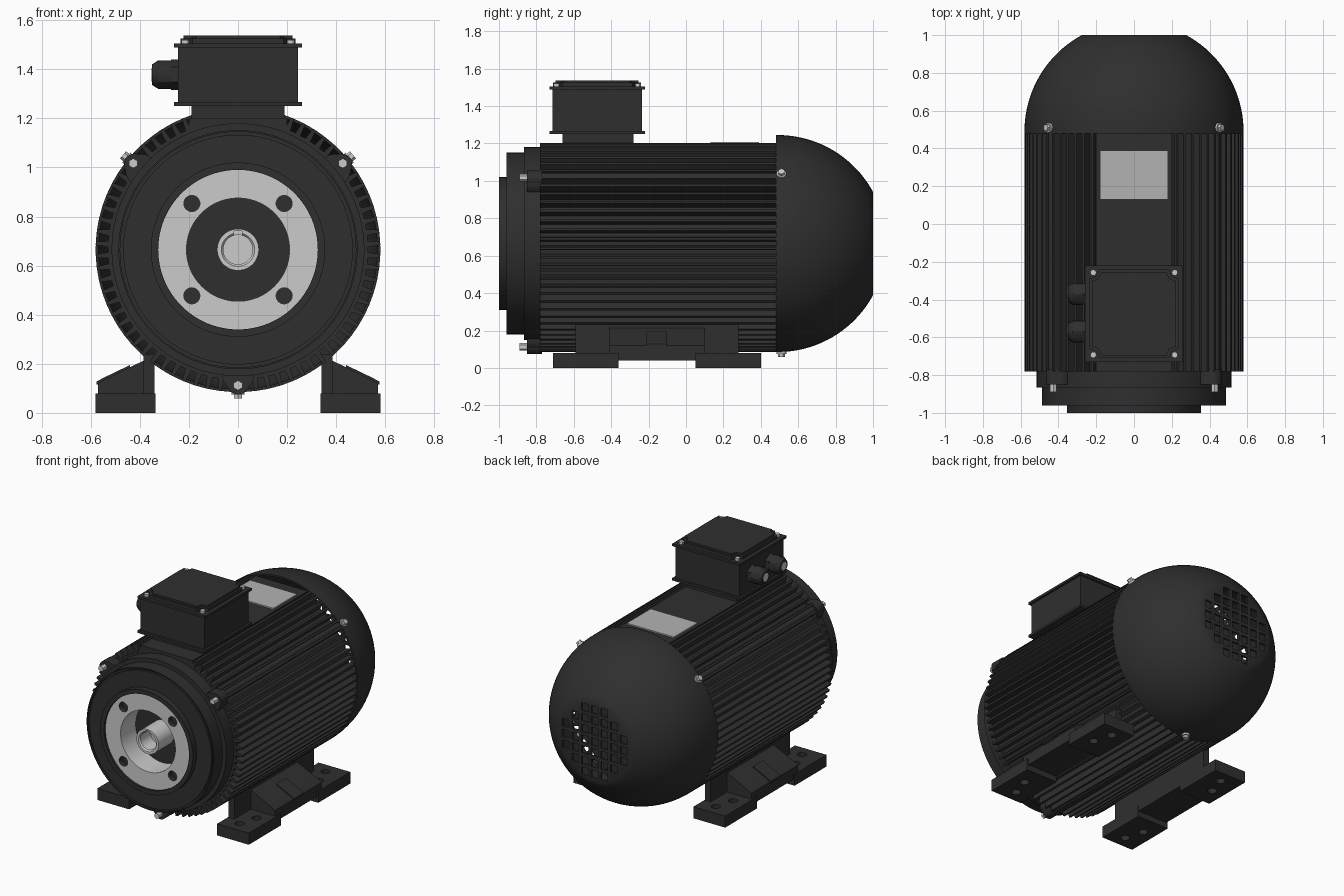
import bpy, bmesh, math
from mathutils import Vector

if "Cube" in bpy.data.objects:
    bpy.data.objects.remove(bpy.data.objects["Cube"])

AXIS = 0.665  # height of the shaft axis
parts = []


def material(name, v):
    m = bpy.data.materials.new(name)
    m.use_nodes = True
    m.diffuse_color = (v, v, v, 1)
    bsdf = m.node_tree.nodes["Principled BSDF"]
    bsdf.inputs["Base Color"].default_value = (v, v, v, 1)
    bsdf.inputs["Roughness"].default_value = 0.6
    return m


DARK = material("charcoal paint", 0.028)
STEEL = material("bright steel", 0.6)
PLATE = material("nameplate grey", 0.45)


def finish(name, bm, mats):
    bmesh.ops.remove_doubles(bm, verts=bm.verts, dist=1e-5)
    bmesh.ops.recalc_face_normals(bm, faces=bm.faces)
    me = bpy.data.meshes.new(name)
    bm.to_mesh(me)
    bm.free()
    for m in mats:
        me.materials.append(m)
    ob = bpy.data.objects.new(name, me)
    bpy.context.collection.objects.link(ob)
    parts.append(ob)
    return ob


def add_box(bm, x, y, z):
    v = [bm.verts.new((a, b, c)) for a in x for b in y for c in z]
    for f in ((0, 1, 3, 2), (4, 6, 7, 5), (0, 4, 5, 1), (2, 3, 7, 6), (0, 2, 6, 4), (1, 5, 7, 3)):
        bm.faces.new([v[i] for i in f])


def box(name, x, y, z, mat=DARK):
    bm = bmesh.new()
    add_box(bm, x, y, z)
    return finish(name, bm, [mat])


def add_prism(bm, pts, a, b, axis):
    place = (lambda u, v, t: (u, t, v)) if axis == "y" else (lambda u, v, t: (u, v, t))
    lo, hi = [[bm.verts.new(place(u, v, t)) for u, v in pts] for t in (a, b)]
    bm.faces.new(lo)
    bm.faces.new(hi)
    for i in range(len(pts)):
        j = (i + 1) % len(pts)
        bm.faces.new((lo[i], lo[j], hi[j], hi[i]))


def prism(name, pts, a, b, axis):
    bm = bmesh.new()
    add_prism(bm, pts, a, b, axis)
    return finish(name, bm, [DARK])


def rod(name, p, q, r, r2=None, sides=24, mat=DARK):
    p, q = Vector(p), Vector(q)
    bm = bmesh.new()
    bmesh.ops.create_cone(bm, cap_ends=True, segments=sides, radius1=r,
                          radius2=r if r2 is None else r2, depth=(q - p).length)
    turn = (q - p).to_track_quat("Z", "Y").to_matrix()
    bmesh.ops.transform(bm, matrix=turn.to_4x4(), verts=bm.verts)
    bmesh.ops.translate(bm, vec=(p + q) / 2, verts=bm.verts)
    return finish(name, bm, [mat])


def lathe(name, profile, mats, index=None, n=96):
    """Revolve (radius, y) points about the shaft axis."""
    bm = bmesh.new()
    rings = []
    for r, y in profile:
        if r == 0:
            rings.append([bm.verts.new((0, y, AXIS))] * n)
        else:
            rings.append([bm.verts.new((r * math.cos(k * math.tau / n), y,
                                        AXIS + r * math.sin(k * math.tau / n))) for k in range(n)])
    for s, (a, b) in enumerate(zip(rings, rings[1:])):
        if profile[s][0] == profile[s + 1][0] == 0:
            continue  # a step along the axis has no surface
        for k in range(n):
            loop = list(dict.fromkeys((a[k], a[(k + 1) % n], b[(k + 1) % n], b[k])))
            f = bm.faces.new(loop)
            f.material_index = index(s) if index else 0
    return finish(name, bm, mats)


def cut(ob, cutter):
    mod = ob.modifiers.new("cut", "BOOLEAN")
    mod.operation = "DIFFERENCE"
    mod.solver = "EXACT"
    mod.object = cutter
    bpy.context.view_layer.objects.active = ob
    bpy.ops.object.modifier_apply(modifier=mod.name)
    parts.remove(cutter)
    bpy.data.objects.remove(cutter)


def polar(r, deg, y):
    a = math.radians(deg)
    return (r * math.cos(a), y, AXIS + r * math.sin(a))


# Finned stator housing with a flat top pad
lathe("housing_core", [(0, -0.78), (0.53, -0.78), (0.53, 0.48), (0, 0.48)], [DARK])
box("top_pad", (-0.2, 0.2), (-0.78, 0.48), (0.95, 1.2))
bm = bmesh.new()
for k in range(72):
    a = math.radians(k * 5 + 2.5)
    c, s = math.cos(a), math.sin(a)
    if s > 0 and abs(c) * 0.58 < 0.2:
        continue
    section = [(0.52, -0.013), (0.58, -0.007), (0.58, 0.007), (0.52, 0.013)]
    add_prism(bm, [(r * c - t * s, AXIS + r * s + t * c) for r, t in section], -0.78, 0.48, "y")
finish("cooling_fins", bm, [DARK])
box("nameplate", (-0.18, 0.18), (0.13, 0.39), (1.2, 1.209), PLATE)

# Front end bell, with a steel mounting ring and a deep bore
bell = lathe("front_bell", [(0, -0.77), (0.515, -0.77), (0.515, -0.865), (0.487, -0.865),
                            (0.487, -0.96), (0.48, -0.96), (0.48, -0.945), (0.468, -0.945),
                            (0.468, -0.96), (0.355, -0.96), (0.355, -1), (0.325, -1),
                            (0.325, -0.985), (0.21, -0.985), (0.21, -0.82), (0, -0.82)],
             [STEEL, DARK], lambda s: 0 if s in (12, 13) else 1)
for k in range(4):
    x, _, z = polar(0.266, 45 + 90 * k, 0)
    cut(bell, rod("hole_cutter", (x, -1.1, z), (x, -0.95, z), 0.033))

# Hollow shaft with a keyway
shaft = lathe("hollow_shaft", [(0, -0.87), (0.06, -0.87), (0.06, -0.98), (0.068, -0.99),
                               (0.085, -0.99), (0.085, -0.815), (0, -0.815)], [STEEL], n=48)
cut(shaft, box("key_cutter", (-0.016, 0.016), (-1.1, -0.89), (AXIS + 0.04, AXIS + 0.075)))

# Tie bolts, lugs and cover screws, three of each
for k, deg in enumerate((39.5, 140.5, -90)):
    rod(f"tie_bar_{k}", polar(0.557, deg, -0.8), polar(0.557, deg, 0.48), 0.024)
    rod(f"bolt_lug_{k}", polar(0.545, deg, -0.85), polar(0.545, deg, -0.77), 0.045)
    rod(f"lug_root_{k}", polar(0.51, deg, -0.85), polar(0.51, deg, -0.77), 0.065)
    rod(f"tie_bolt_{k}", polar(0.553, deg, -0.89), polar(0.553, deg, -0.84), 0.02, sides=6, mat=STEEL)
    rod(f"cover_washer_{k}", polar(0.57, deg, 0.51), polar(0.59, deg, 0.51), 0.026, mat=STEEL)
    rod(f"cover_screw_{k}", polar(0.58, deg, 0.51), polar(0.607, deg, 0.51), 0.019, sides=6, mat=STEEL)

# Hollow domed fan cover with a square-hole grille
steps = [math.radians(61.6) * i / 20 for i in range(21)]
arc = [(math.cos(t), math.sin(t)) for t in steps]
outer = [(0.58, 0.48)] + [(0.58 * c, 0.49 + 0.58 * s) for c, s in arc]
inner = [(0.568 * c, 0.485 + 0.568 * s) for c, s in reversed(arc)] + [(0.568, 0.48)]
cover = lathe("fan_cover", outer + [(0, 1.0)] + [(0, inner[0][1])] + inner + [outer[0]], [DARK])
bm = bmesh.new()
for i in range(-3, 4):
    for j in range(-3, 4):
        x, z = i * 0.074, j * 0.074
        if math.hypot(x, z) < 0.236:
            add_box(bm, (x - 0.026, x + 0.026), (0.9, 1.1), (AXIS + z - 0.026, AXIS + z + 0.026))
cut(cover, finish("grille_cutter", bm, [DARK]))

# Terminal box with flanges, notched lid and corner screws
MID = -0.475
box("box_neck", (-0.19, 0.19), (-0.66, -0.28), (1.15, 1.255))
box("terminal_box", (-0.245, 0.245), (MID - 0.24, MID + 0.24), (1.25, 1.5))
for name, z in (("box_lower_flange", 1.25), ("box_upper_flange", 1.488)):
    box(name, (-0.26, 0.26), (MID - 0.255, MID + 0.255), (z, z + 0.016))


def notched(h, n):
    pts = []
    for sx, sy in ((1, 1), (-1, 1), (-1, -1), (1, -1)):
        corner = [(h, h - n), (h - n * 0.7, h - n * 0.7), (h - n, h)]
        pts += [(sx * u, MID + sy * v) for u, v in (corner if sx == sy else corner[::-1])]
    return pts


prism("lid", notched(0.235, 0.05), 1.5, 1.525, "z")
prism("lid_panel", notched(0.222, 0.05), 1.52, 1.537, "z")
for sx in (-1, 1):
    for sy in (-1, 1):
        x, y = sx * 0.215, MID + sy * 0.218
        rod("lid_screw", (x, y, 1.5), (x, y, 1.52), 0.016, sides=12, mat=STEEL)

# Cable glands on the right side of the box
for y in (-0.37, -0.57):
    def gland(name, x0, x1, r, r2=None, sides=24, mat=DARK):
        rod(name, (x0, y, 1.378), (x1, y, 1.378), r, r2, sides, mat)
    gland("gland_base", -0.24, -0.272, 0.062, sides=6)
    gland("gland_nut", -0.27, -0.325, 0.058, sides=12)
    gland("gland_tip", -0.325, -0.35, 0.058, 0.042)
    gland("gland_opening", -0.345, -0.352, 0.028, mat=STEEL)

# Mounting feet, mirrored on both sides
for side, s in (("left", 1), ("right", -1)):
    def span(a, b):
        return sorted((s * a, s * b))
    box(side + "_foot_wall", span(0.34, 0.385), (-0.59, 0.28), (0.04, 0.24))
    box(side + "_foot_base", span(0.34, 0.57), (-0.4, 0.09), (0.04, 0.078))
    slope = [(0.38, 0.05), (0.57, 0.05), (0.57, 0.12), (0.545, 0.135), (0.38, 0.215)]
    prism(side + "_foot_gusset", [(s * u, v) for u, v in slope], -0.41, 0.1, "y")
    badge = [(0.44, 0.15), (0.44, 0.195), (0.548, 0.143), (0.577, 0.127), (0.577, 0.115), (0.5, 0.115)]
    prism(side + "_foot_boss", [(s * u, v) for u, v in badge], -0.21, -0.105, "y")
    for y0, y1, outer_hole, inner_hole in ((-0.71, -0.36, -0.625, -0.495), (0.05, 0.4, 0.315, 0.185)):
        pad = box(side + "_foot_pad", span(0.337, 0.58), (y0, y1), (0, 0.08))
        for x, y in ((0.45, outer_hole), (0.49, inner_hole)):
            cut(pad, rod("hole_cutter", (s * x, y, -0.1), (s * x, y, 0.2), 0.03))

# Smooth the curved parts, keep real edges sharp
bpy.ops.object.select_all(action="DESELECT")
for ob in parts:
    ob.select_set(True)
bpy.context.view_layer.objects.active = parts[0]
bpy.ops.object.shade_smooth_by_angle(angle=math.radians(30))
